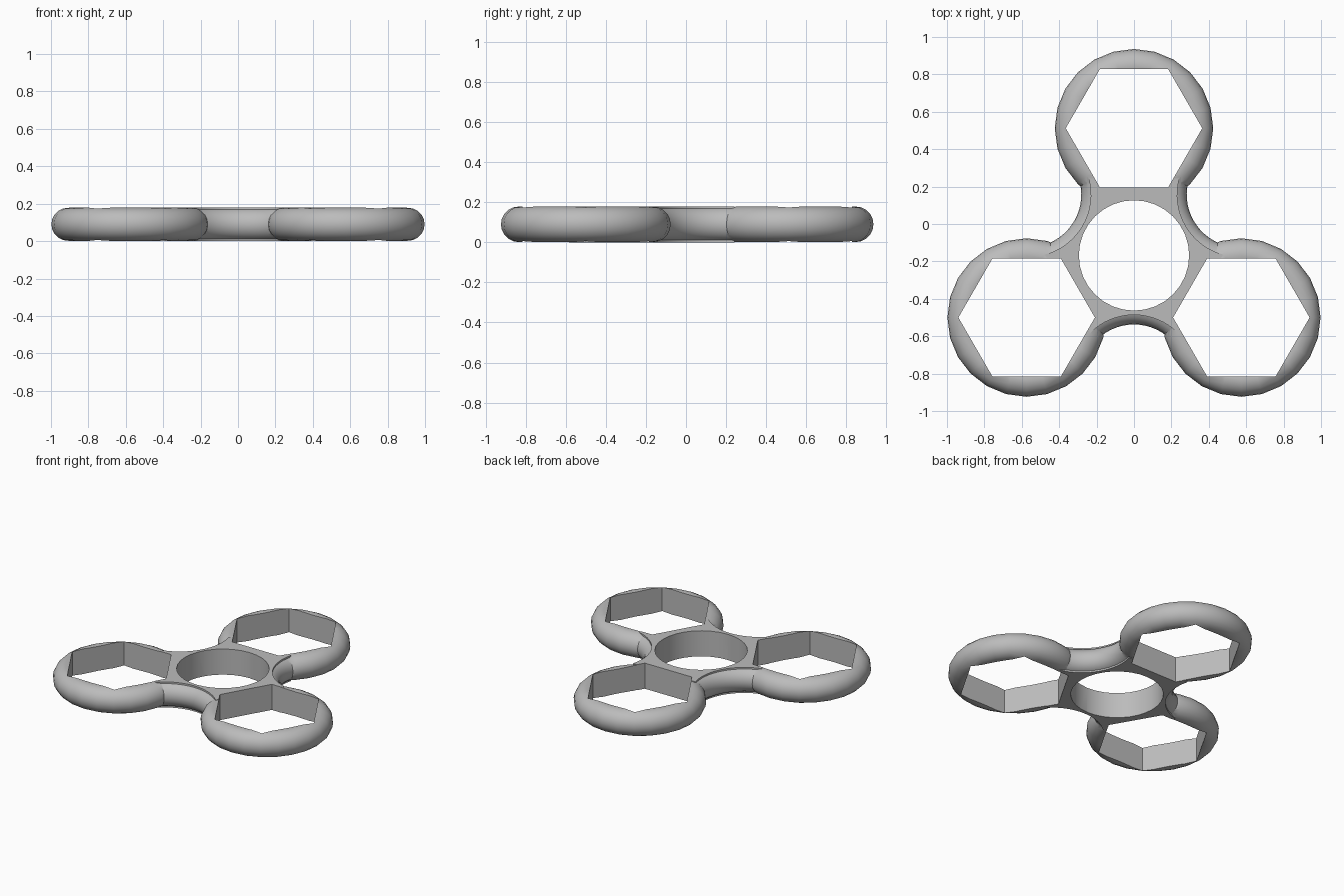
import bpy, bmesh
from math import sin, cos, pi, radians
from mathutils import Vector

if "Cube" in bpy.data.objects:
    bpy.data.objects.remove(bpy.data.objects["Cube"])

HALF = 0.09                                  # half thickness
HUB = Vector((0, -0.168, HALF))
LOBES = [Vector((0, 0.512, HALF)), Vector((-0.574, -0.5, HALF)), Vector((0.574, -0.5, HALF))]
GAPS = [radians(a) for a in (30, 150, 270)]  # directions between the lobes
GAP_DIST = 0.65                              # hub centre to the centre of a concave side

grey = bpy.data.materials.new("plain grey")
grey.use_nodes = True
grey.diffuse_color = (0.5, 0.5, 0.5, 1)
grey.node_tree.nodes["Principled BSDF"].inputs["Base Color"].default_value = grey.diffuse_color


def finish(name, bm):
    bmesh.ops.recalc_face_normals(bm, faces=bm.faces[:])
    mesh = bpy.data.meshes.new(name)
    bm.to_mesh(mesh)
    bm.free()
    mesh.materials.append(grey)
    obj = bpy.data.objects.new(name, mesh)
    bpy.context.collection.objects.link(obj)
    return obj


def prism(name, outline, z0, z1):
    bm = bmesh.new()
    face = bm.faces.new([bm.verts.new((p.x, p.y, z0)) for p in outline])
    top = bmesh.ops.extrude_face_region(bm, geom=[face])["geom"]
    verts = [v for v in top if isinstance(v, bmesh.types.BMVert)]
    bmesh.ops.translate(bm, verts=verts, vec=(0, 0, z1 - z0))
    return finish(name, bm)


def arc(centre, radius, start, end, steps):
    angles = [start + (end - start) * i / steps for i in range(steps + 1)]
    return [centre + radius * Vector((cos(a), sin(a), 0)) for a in angles]


def tube(name, centre, major, minor, start, end, steps, sides=20):
    """Round tube swept along an arc, closed when it makes a full turn."""
    bm = bmesh.new()
    full = abs(end - start - 2 * pi) < 0.001
    rows = []
    for i in range(steps if full else steps + 1):
        a = start + (end - start) * i / steps
        out = Vector((cos(a), sin(a), 0))
        rows.append([bm.verts.new(centre + out * (major + minor * cos(b)) + Vector((0, 0, minor * sin(b))))
                     for b in (2 * pi * j / sides for j in range(sides))])
    for i in range(steps):
        r, s = rows[i], rows[(i + 1) % len(rows)]
        for j in range(sides):
            k = (j + 1) % sides
            bm.faces.new((r[j], s[j], s[k], r[k]))
    if not full:
        bm.faces.new(rows[0])
        bm.faces.new(rows[-1])
    return finish(name, bm)


# Flat hub plate with three concave sides
outline = []
for g in GAPS:
    centre = HUB + GAP_DIST * Vector((cos(g), sin(g), 0))
    sweep = radians(45)
    outline += arc(centre, 0.332, g + pi + sweep, g + pi - sweep, 16)
body = prism("spinner_body", outline, 0, 2 * HALF)

# Rounded concave rims and round lobes
adds = []
for g in GAPS:
    centre = HUB + GAP_DIST * Vector((cos(g), sin(g), 0))
    sweep = radians(50)
    adds.append(tube("hub_rim", centre, 0.368, 0.087, g + pi - sweep, g + pi + sweep, 16))
for c in LOBES:
    adds.append(tube("lobe_ring", c, 0.335, 0.0887, 0, 2 * pi, 24))

# Cutters for the round bearing hole and the hexagonal sockets
cuts = [prism("bearing_hole_cutter", arc(HUB, 0.295, 0, 2 * pi, 32)[:-1], -0.1, 0.3)]
for c in LOBES:
    cuts.append(prism("hex_socket_cutter", arc(c, 0.365, 0, 2 * pi, 6)[:-1], -0.1, 0.3))

for helper, mode in [(o, "UNION") for o in adds] + [(o, "DIFFERENCE") for o in cuts]:
    helper.hide_render = True
    mod = body.modifiers.new(helper.name, "BOOLEAN")
    mod.operation = mode
    mod.solver = "EXACT"
    mod.object = helper

# Bake the booleans and remove the helpers
bpy.context.view_layer.update()
baked = bpy.data.meshes.new_from_object(body.evaluated_get(bpy.context.evaluated_depsgraph_get()))
body.modifiers.clear()
body.data = baked
for helper in adds + cuts:
    bpy.data.objects.remove(helper)
baked.materials.clear()
baked.materials.append(grey)
for poly in baked.polygons:
    poly.material_index = 0

bpy.ops.object.select_all(action="DESELECT")
body.select_set(True)
bpy.context.view_layer.objects.active = body
bpy.ops.object.shade_smooth_by_angle(angle=radians(30))
